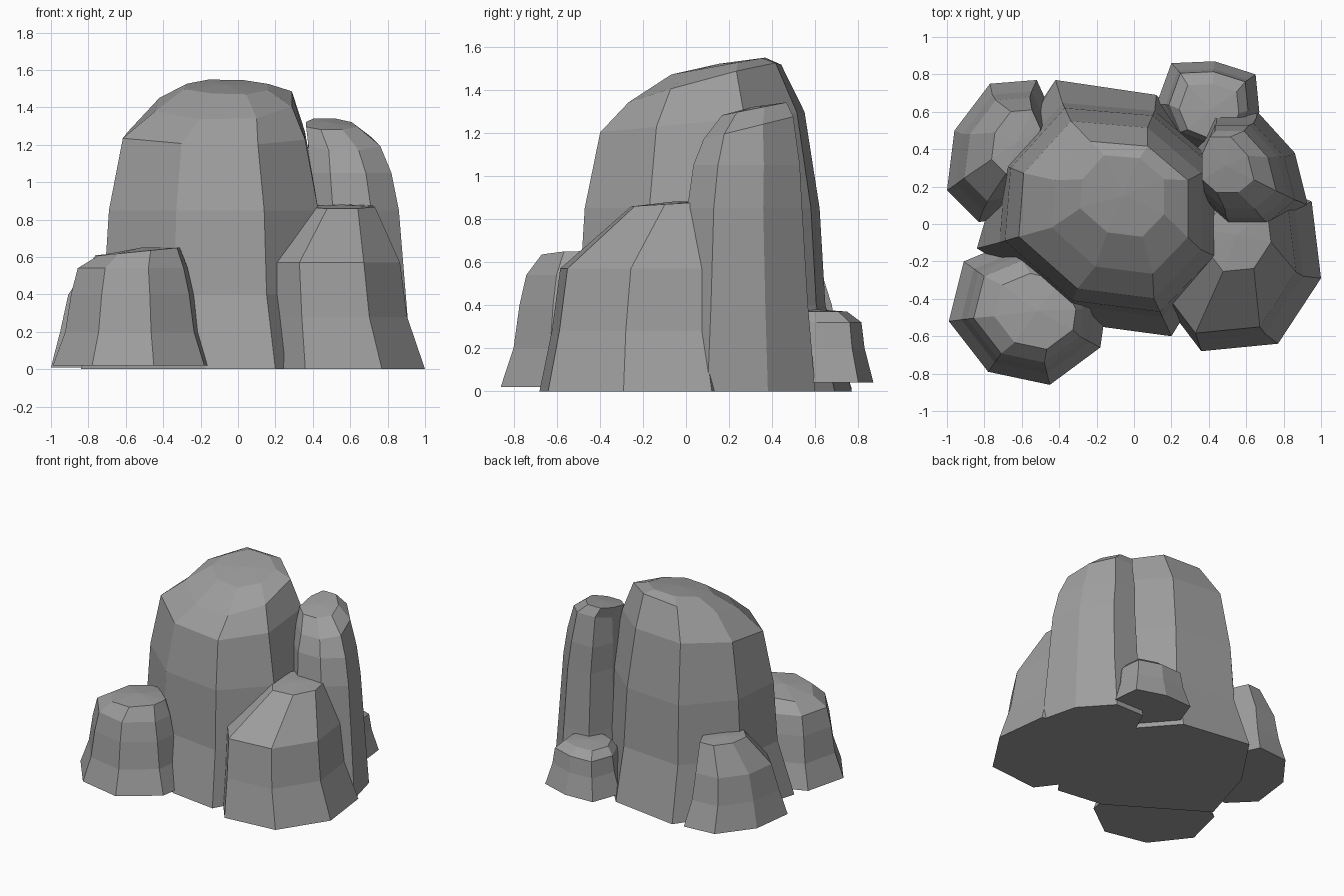
import bpy
import bmesh
from mathutils import Vector

# Remove the default cube only
default_cube = bpy.data.objects.get("Cube")
if default_cube:
    bpy.data.objects.remove(default_cube, do_unlink=True)


def make_material(name, colour):
    material = bpy.data.materials.new(name)
    material.use_nodes = True
    material.diffuse_color = colour
    shader = next(node for node in material.node_tree.nodes
                  if node.type == "BSDF_PRINCIPLED")
    shader.inputs["Base Color"].default_value = colour
    shader.inputs["Roughness"].default_value = 1
    return material


stone_grey = make_material("stone grey", (.34, .34, .34, 1))


def ring_points(outline, height, scale, shift_x=0, shift_y=0, lean_y=0, lean_x=0):
    """Scale the outline about its middle, move it, and slope it along y and x."""
    pivot = sum((Vector(p) for p in outline), Vector((0, 0))) / len(outline)
    points = []
    for x, y in outline:
        offset = (Vector((x, y)) - pivot) * scale
        points.append(Vector((pivot.x + offset.x + shift_x,
                              pivot.y + offset.y + shift_y,
                              height + offset.y * lean_y + offset.x * lean_x)))
    return points


def make_rock(name, outline, rings, crown, foot=None):
    """Loft a faceted boulder through stacked rings and close both ends."""
    levels = [ring_points(outline, *ring) for ring in rings]
    if foot:
        levels.insert(0, ring_points(foot, 0, 1))

    bm = bmesh.new()
    loops = [[bm.verts.new(point) for point in level] for level in levels]
    count = len(outline)
    for lower, upper in zip(loops, loops[1:]):
        for i in range(count):
            j = (i + 1) % count
            bm.faces.new((lower[i], lower[j], upper[j], upper[i]))
    bm.faces.new(reversed(loops[0]))

    # Crown: a shallow fan over the last ring
    top = loops[-1]
    centre = sum((v.co for v in top), Vector()) / count
    peak = bm.verts.new(centre + Vector((0, 0, crown)))
    for i in range(count):
        bm.faces.new((top[i], top[(i + 1) % count], peak))

    bmesh.ops.recalc_face_normals(bm, faces=bm.faces)
    mesh = bpy.data.meshes.new(name)
    bm.to_mesh(mesh)
    bm.free()
    mesh.materials.append(stone_grey)
    rock = bpy.data.objects.new(name, mesh)
    bpy.context.collection.objects.link(rock)


# Large central boulder: flared foot, upright body, peak towards the back
make_rock("main_boulder",
          [(.14, -.47), (.43, -.17), (.43, .3), (.1, .58),
           (-.37, .62), (-.66, .3), (-.69, -.09), (-.33, -.41)],
          [(.4, 1.05), (.85, 1), (1.25, .87, 0, 0, .1),
           (1.43, .65, .05, .01, .27, .05), (1.51, .4, .06, .07, .18)], .01,
          foot=[(.2, -.6), (.44, -.17), (.46, .3), (.12, .69),
                (-.42, .77), (-.7, .35), (-.84, -.13), (-.17, -.55)])

# Rounded boulder at the front right
make_rock("front_right_boulder",
          [(-.99, -.52), (-.78, -.79), (-.45, -.86), (-.18, -.66),
           (-.15, -.45), (-.3, -.15), (-.62, -.08), (-.91, -.2)],
          [(.02, 1), (.2, .85), (.4, .78), (.54, .7),
           (.63, .52, .03, 0, 0, .1)], .02)

# Broad boulder with a sloping front at the front left
make_rock("front_left_boulder",
          [(.36, -.68), (.77, -.64), (1, -.29), (.95, .12),
           (.65, .25), (.3, .15), (.1, -.1), (.17, -.43)],
          [(0, 1), (.28, .88, -.04), (.57, .84, -.06, .02),
           (.87, .4, .01, .14, .06)], .01)

# Tall narrow pillar at the left, its top leaning to the back
make_rock("left_pillar",
          [(.42, .6), (.66, .6), (.86, .38), (.93, .1),
           (.75, -.05), (.5, -.05), (.33, .1), (.33, .4)],
          [(0, 1), (.4, .9), (.85, .82, -.01), (1.05, .76, -.03, .01),
           (1.22, .64, -.05, .02, .25), (1.31, .46, -.11, .05, .2)], .01)

# Small low stone at the back
make_rock("back_stone",
          [(.2, .86), (.43, .87), (.65, .8), (.67, .6),
           (.6, .43), (.4, .37), (.2, .45), (.12, .64)],
          [(.04, 1), (.2, .83), (.32, .77), (.37, .58, 0, -.02)], .01)

# Leaning stone at the back right
make_rock("back_right_stone",
          [(-1, .18), (-.83, .01), (-.6, .05), (-.45, .3),
           (-.42, .55), (-.52, .77), (-.77, .75), (-.96, .5)],
          [(.01, 1), (.2, .84), (.4, .73, .01, .01), (.61, .45, .07, .05)], .01)
